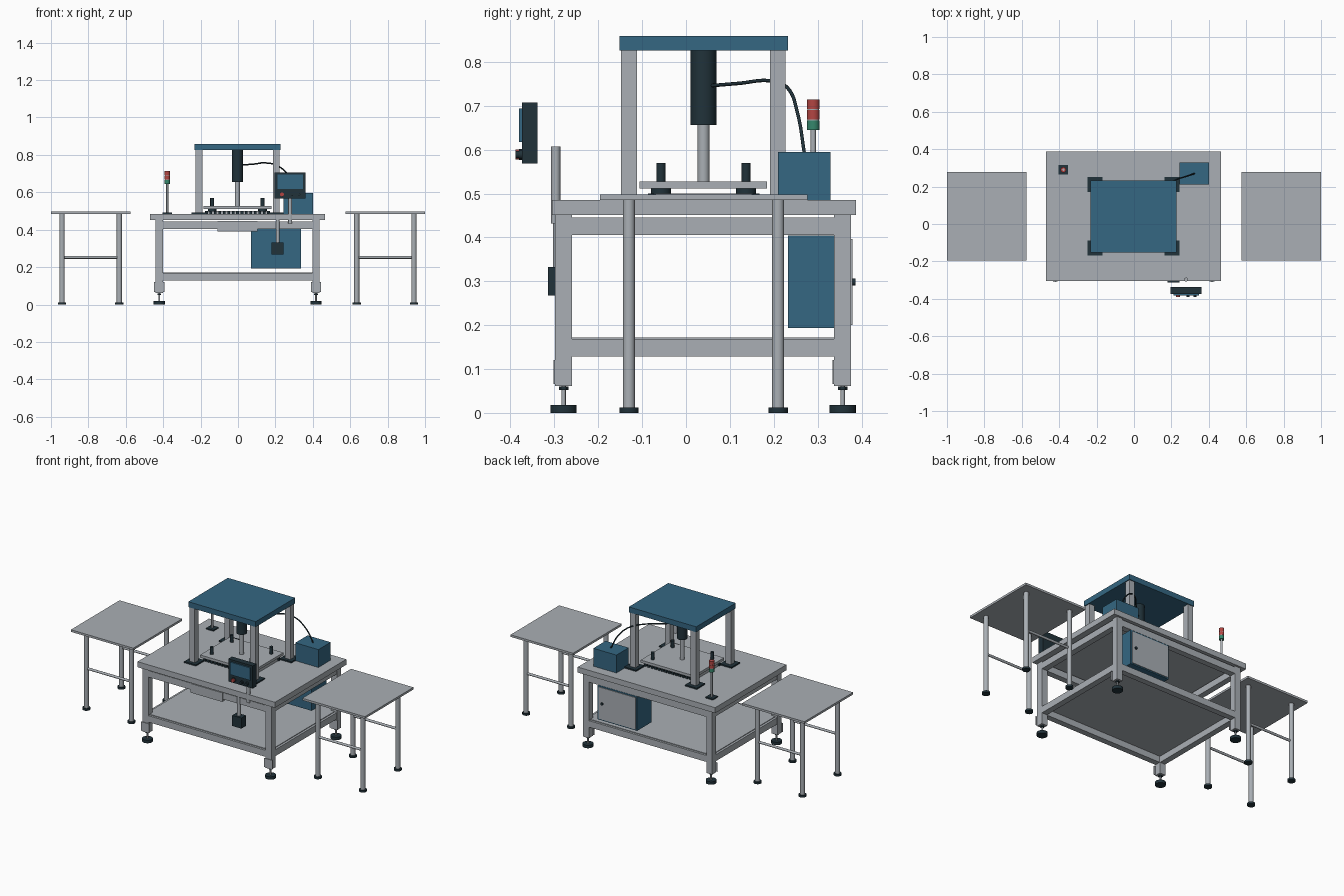
import bpy
import math
from mathutils import Vector

if "Cube" in bpy.data.objects:
    bpy.data.objects.remove(bpy.data.objects["Cube"])


def material(name, rgb):
    m = bpy.data.materials.new(name)
    m.diffuse_color = (*rgb, 1)
    m.use_nodes = True
    m.node_tree.nodes["Principled BSDF"].inputs["Base Color"].default_value = m.diffuse_color
    return m


GREY = material("light_grey_metal", (0.40, 0.43, 0.46))
BLUE = material("steel_blue", (0.035, 0.135, 0.225))
DARK = material("dark_slate", (0.015, 0.032, 0.042))
RED = material("signal_red", (0.45, 0.06, 0.055))
GREEN = material("signal_green", (0.035, 0.24, 0.15))


def box(name, x, y, z, mat):
    """Box from its (min, max) range on each axis."""
    bpy.ops.mesh.primitive_cube_add(size=1, location=[(a + b) / 2 for a, b in (x, y, z)])
    ob = bpy.context.object
    ob.name = name
    ob.scale = [b - a for a, b in (x, y, z)]
    bpy.ops.object.transform_apply(location=False, rotation=False, scale=True)
    ob.data.materials.append(mat)
    return ob


def block(name, cx, cy, half, z, mat):
    """Square upright block around a centre."""
    return box(name, (cx - half, cx + half), (cy - half, cy + half), z, mat)


def rod(name, start, end, r, mat, sides=24):
    """Round bar between two points."""
    a, b = Vector(start), Vector(end)
    bpy.ops.mesh.primitive_cylinder_add(vertices=sides, radius=r, depth=(b - a).length,
                                        location=(a + b) / 2)
    ob = bpy.context.object
    ob.name = name
    ob.rotation_euler = (b - a).to_track_quat('Z', 'Y').to_euler()
    ob.data.materials.append(mat)
    bpy.ops.object.shade_smooth_by_angle(angle=math.radians(40))
    return ob


def post(name, x, y, z, r, mat, sides=24):
    """Upright round bar."""
    return rod(name, (x, y, z[0]), (x, y, z[1]), r, mat, sides)


# Main workbench: top, legs, levelling feet
box("bench_top", (-0.47, 0.465), (-0.305, 0.388), (0.451, 0.485), GREY)
for x in (-0.421, 0.417):
    for y in (-0.279, 0.357):
        block("bench_leg", x, y, 0.0195, (0.061, 0.451), GREY)
        box("foot_bracket", (x - 0.028, x + 0.028), (y - 0.0235, y - 0.0195), (0.066, 0.121), GREY)
        post("foot_stem", x, y, (0.015, 0.065), 0.005, GREY, 12)
        post("foot_nut", x, y, (0.052, 0.060), 0.011, DARK, 6)
        post("foot_disc", x, y, (0, 0.018), 0.03, DARK)

# Bench rails at two heights, and the lower shelf
for label, z in (("upper", (0.405, 0.445)), ("lower", (0.128, 0.168))):
    for y in (-0.279, 0.357):
        box(label + "_long_rail", (-0.402, 0.398), (y - 0.018, y + 0.018), z, GREY)
    for x in (-0.421, 0.417):
        box(label + "_side_rail", (x - 0.018, x + 0.018), (-0.26, 0.338), z, GREY)
box("lower_shelf", (-0.425, 0.421), (-0.284, 0.362), (0.166, 0.172), GREY)
box("drawer_front", (-0.11, 0.105), (-0.303, -0.28), (0.39, 0.446), GREY)

# Side tables
for cx in (-0.7875, 0.7875):
    box("side_table_top", (cx - 0.2125, cx + 0.2125), (-0.196, 0.277), (0.485, 0.498), GREY)
    for y in (-0.13, 0.21):
        for dx in (-0.153, 0.153):
            post("side_table_leg", cx + dx, y, (0.01, 0.486), 0.0138, GREY)
            post("side_table_foot", cx + dx, y, (0, 0.012), 0.022, DARK)
        rod("side_table_rail", (cx - 0.15, y, 0.252), (cx + 0.15, y, 0.252), 0.0075, GREY, 16)

# Press frame: four columns on base plates under a crown plate
for x in (-0.209, 0.204):
    for y in (-0.13, 0.209):
        block("column_base", x, y + 0.002, 0.04, (0.485, 0.493), DARK)
        block("press_column", x, y, 0.018, (0.49, 0.828), GREY)
box("press_crown", (-0.232, 0.227), (-0.152, 0.232), (0.826, 0.859), BLUE)

# Press cylinder, ram and platen
post("press_cylinder", -0.003, 0.04, (0.656, 0.828), 0.0295, DARK, 32)
post("press_ram", -0.003, 0.04, (0.52, 0.66), 0.0135, GREY)
box("press_platen", (-0.184, 0.179), (-0.106, 0.185), (0.511, 0.527), GREY)
box("press_bed", (-0.17, 0.165), (-0.07, 0.15), (0.484, 0.5), GREY)
for x in (-0.138, 0.131):
    for y in (-0.057, 0.137):
        post("guide_post", x, y, (0.495, 0.57), 0.0105, DARK)
        post("guide_bush", x, y, (0.497, 0.511), 0.023, DARK)

# Rows of small stops along the front and back of the bed
for y in (-0.08, 0.16):
    for i in range(15):
        block("bed_stop", -0.1685 + i * 0.0237, y, 0.007, (0.484, 0.5), DARK)

# Control box on the bench and its cable to the cylinder
box("control_box", (0.243, 0.4), (0.21, 0.329), (0.484, 0.595), BLUE)
curve = bpy.data.curves.new("cable", 'CURVE')
curve.dimensions = '3D'
curve.bevel_depth = 0.004
curve.bevel_resolution = 2
curve.resolution_u = 8
path = [(0.02, 0.06, 0.746), (0.085, 0.12, 0.751), (0.15, 0.19, 0.757),
        (0.215, 0.232, 0.74), (0.28, 0.255, 0.68), (0.325, 0.27, 0.59)]
spline = curve.splines.new('BEZIER')
spline.bezier_points.add(len(path) - 1)
for p, co in zip(spline.bezier_points, path):
    p.co = co
    p.handle_left_type = p.handle_right_type = 'AUTO'
cable = bpy.data.objects.new("cable", curve)
bpy.context.collection.objects.link(cable)
curve.materials.append(DARK)

# Electrical cabinet under the bench with a rear door
box("cabinet", (0.07, 0.338), (0.233, 0.375), (0.193, 0.404), BLUE)
box("cabinet_door", (0.078, 0.33), (0.374, 0.379), (0.2, 0.396), GREY)
rod("door_knob", (0.305, 0.378, 0.298), (0.305, 0.386, 0.298), 0.008, DARK, 16)

# Signal tower
tx, ty = -0.378, 0.29
block("tower_base", tx, ty, 0.025, (0.484, 0.492), DARK)
post("tower_pole", tx, ty, (0.49, 0.714), 0.006, GREY, 16)
for z, mat in ((0.645, GREEN), (0.669, RED), (0.693, RED)):
    post("tower_lamp", tx, ty, (z, z + 0.021), 0.0145, mat)
for z in (0.666, 0.69):
    post("tower_spacer", tx, ty, (z, z + 0.003), 0.0135, GREY)

# Operator panel with screen and buttons, and its support pole
box("operator_panel", (0.196, 0.362), (-0.374, -0.338), (0.568, 0.707), DARK)
box("panel_screen", (0.211, 0.348), (-0.381, -0.374), (0.617, 0.694), BLUE)
for x, r, mat in ((0.235, 0.011, RED), (0.29, 0.008, DARK), (0.325, 0.008, DARK)):
    rod("button_collar", (x, -0.373, 0.589), (x, -0.381, 0.589), r + 0.002, DARK, 20)
    rod("button_cap", (x, -0.38, 0.589), (x, -0.389, 0.589), r, mat, 20)
post("panel_pole", 0.279, -0.297, (0.432, 0.607), 0.0105, GREY)

# Hanging switch box
post("switch_conduit", 0.212, -0.293, (0.325, 0.452), 0.01, GREY)
box("switch_box", (0.18, 0.243), (-0.314, -0.27), (0.267, 0.332), DARK)
